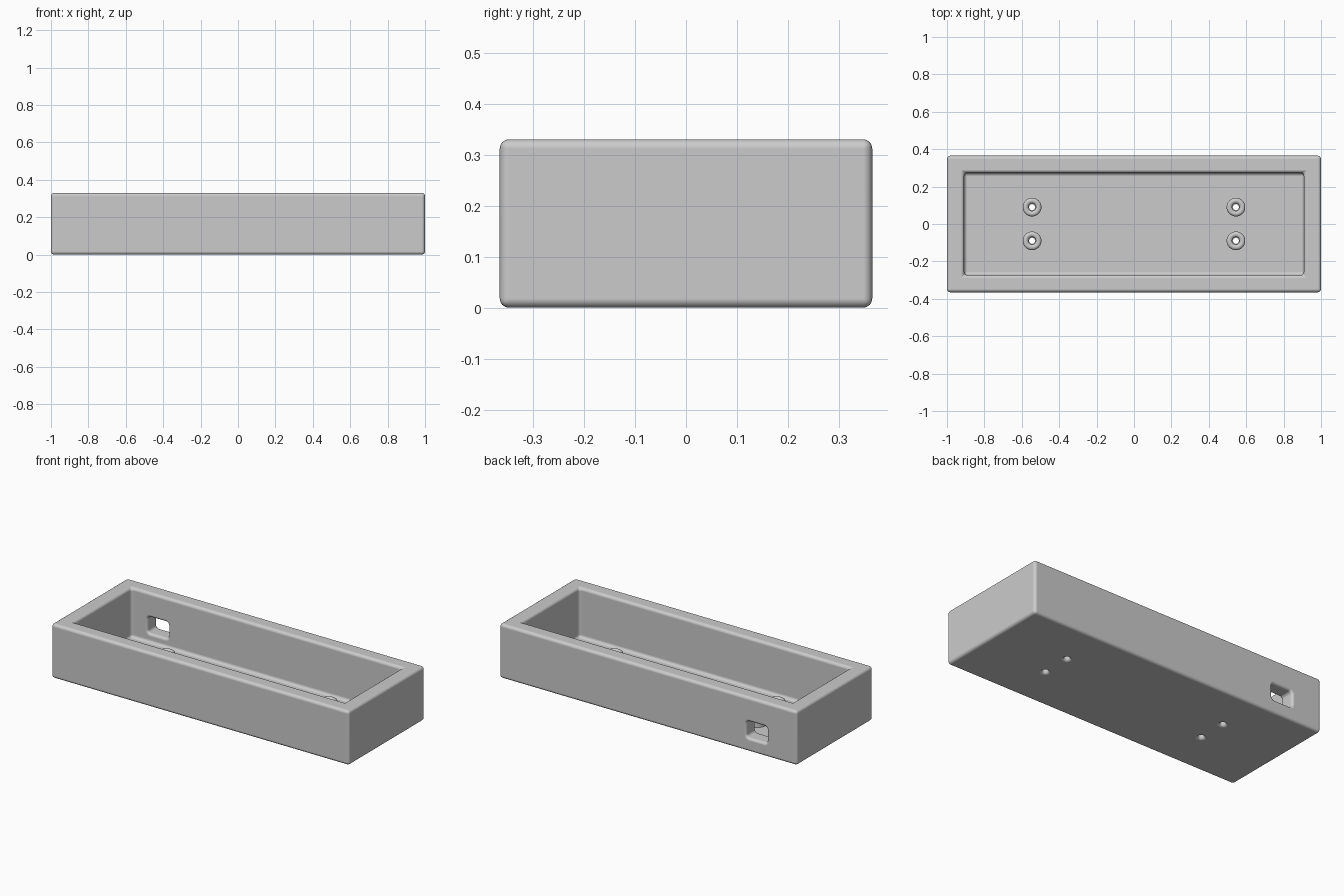
import bpy, bmesh, math
from mathutils import Vector, Matrix

cube = bpy.data.objects.get("Cube")
if cube:
    bpy.data.objects.remove(cube)

L, W, H = 2.0, 0.73, 0.33
WALL, FLOOR, ROUND = 0.092, 0.03, 0.018

grey = bpy.data.materials.new("plain grey")
grey.use_nodes = True
colour = (0.6, 0.6, 0.6, 1)
grey.diffuse_color = colour
grey.node_tree.nodes["Principled BSDF"].inputs["Base Color"].default_value = colour


def make_object(name, bm):
    bmesh.ops.recalc_face_normals(bm, faces=bm.faces)
    mesh = bpy.data.meshes.new(name)
    bm.to_mesh(mesh)
    bm.free()
    mesh.materials.append(grey)
    obj = bpy.data.objects.new(name, mesh)
    bpy.context.collection.objects.link(obj)
    return obj


def loft(name, rings, matrix, closed=False):
    """Skin a list of rings; cap the ends, or join last ring to first."""
    bm = bmesh.new()
    loops = [[bm.verts.new(matrix @ Vector(p)) for p in ring] for ring in rings]
    pairs = list(zip(loops, loops[1:]))
    if closed:
        pairs.append((loops[-1], loops[0]))
    for a, b in pairs:
        n = len(a)
        for i in range(n):
            j = (i + 1) % n
            bm.faces.new((a[i], a[j], b[j], b[i]))
    if not closed:
        bm.faces.new(loops[0])
        bm.faces.new(loops[-1])
    return make_object(name, bm)


def rounded_rect(w, h, r, z, steps=5):
    """Outline of a rounded rectangle; with w = h = 2r it is a circle."""
    pts = []
    for k, (sx, sy) in enumerate(((1, 1), (-1, 1), (-1, -1), (1, -1))):
        for s in range(steps):
            a = math.pi / 2 * (k + (s + 0.5) / steps)
            pts.append((sx * (w / 2 - r) + r * math.cos(a),
                        sy * (h / 2 - r) + r * math.sin(a), z))
    return pts


def flare_steps(r, steps=4):
    """Quarter-round (outward growth, depth) pairs, from the face inwards."""
    return [(r * (1 - math.sin(t)), r * (1 - math.cos(t)))
            for t in (math.pi / 2 * i / steps for i in range(steps + 1))]


def flared_cutter(name, w, h, r, depth, flare, matrix, both=True):
    """Hole cutter whose mouths open out in a soft quarter round."""
    def ring(g, z):
        return rounded_rect(w + 2 * g, h + 2 * g, r + g, z)
    mouth = flare_steps(flare)
    rings = [ring(flare, -0.03)] + [ring(g, d) for g, d in mouth]
    if both:
        rings += [ring(g, depth - d) for g, d in reversed(mouth)]
        rings.append(ring(flare, depth + 0.03))
    else:
        rings.append(ring(0, depth + 0.03))
    return loft(name, rings, matrix)


# Open tray with a recessed cavity and softly rounded edges
bm = bmesh.new()
bmesh.ops.create_cube(bm, size=1, matrix=Matrix.Translation((0, 0, H / 2))
                      @ Matrix.Diagonal((L, W, H, 1)))
top = max(bm.faces, key=lambda f: f.calc_center_median().z)
bmesh.ops.inset_region(bm, faces=[top], thickness=WALL, use_even_offset=True)
well = bmesh.ops.extrude_face_region(bm, geom=[top])["geom"]
bmesh.ops.translate(bm, vec=(0, 0, FLOOR - H),
                    verts=[v for v in well if isinstance(v, bmesh.types.BMVert)])
if top.is_valid:
    bmesh.ops.delete(bm, geom=[top], context='FACES_ONLY')
edges = [e for e in bm.edges if len(e.link_faces) == 2 and e.calc_face_angle() > 0.5]
bmesh.ops.bevel(bm, geom=edges, offset=ROUND, segments=4, profile=0.5, affect='EDGES')
tray = make_object("tray", bm)

# Cable opening through the back wall
cutters = [flared_cutter("cable_opening_cutter", 0.14, 0.1, 0.02, WALL, 0.016,
                         Matrix.Translation((-0.73, W / 2, 0.132))
                         @ Matrix.Rotation(math.pi / 2, 4, 'X'))]

# Screw standoffs on the floor, with holes through the base
PEAK, BORE, OUTER = 0.11, 0.02, 0.05
bosses = []
for side, sx in (("left", 1), ("right", -1)):
    for end, sy in (("front", -1), ("back", 1)):
        place = Matrix.Translation((sx * 0.545, sy * 0.09, 0))
        cutters.append(flared_cutter(f"{end}_{side}_screw_hole_cutter", 0.032, 0.032,
                                     0.016, FLOOR, 0.018, place, both=False))
        lip = flare_steps(0.014)
        profile = [(BORE, FLOOR - 0.003)]
        profile += [(BORE + g, PEAK - d) for g, d in reversed(lip)]
        profile += [(OUTER - g, PEAK - d) for g, d in lip]
        profile += [(OUTER, FLOOR - 0.003)]
        rings = [rounded_rect(2 * r, 2 * r, r, z) for r, z in profile]
        bosses.append(loft(f"{end}_{side}_standoff", rings, place, closed=True))

for cutter in cutters:
    cut = tray.modifiers.new(cutter.name, 'BOOLEAN')
    cut.operation = 'DIFFERENCE'
    cut.solver = 'EXACT'
    cut.object = cutter

# Apply the cuts and drop the cutters
bpy.context.view_layer.update()
cut_mesh = bpy.data.meshes.new_from_object(
    tray.evaluated_get(bpy.context.evaluated_depsgraph_get()))
tray.modifiers.clear()
tray.data = cut_mesh
for cutter in cutters:
    bpy.data.objects.remove(cutter)

# Smooth the rounded edges while the broad faces stay flat
bpy.ops.object.select_all(action='DESELECT')
for obj in [tray] + bosses:
    obj.select_set(True)
bpy.context.view_layer.objects.active = tray
bpy.ops.object.shade_smooth_by_angle(angle=math.radians(35))
for obj in [tray] + bosses:
    weighted = obj.modifiers.new("flat_faces", 'WEIGHTED_NORMAL')
    weighted.keep_sharp = True
    weighted.weight = 100
